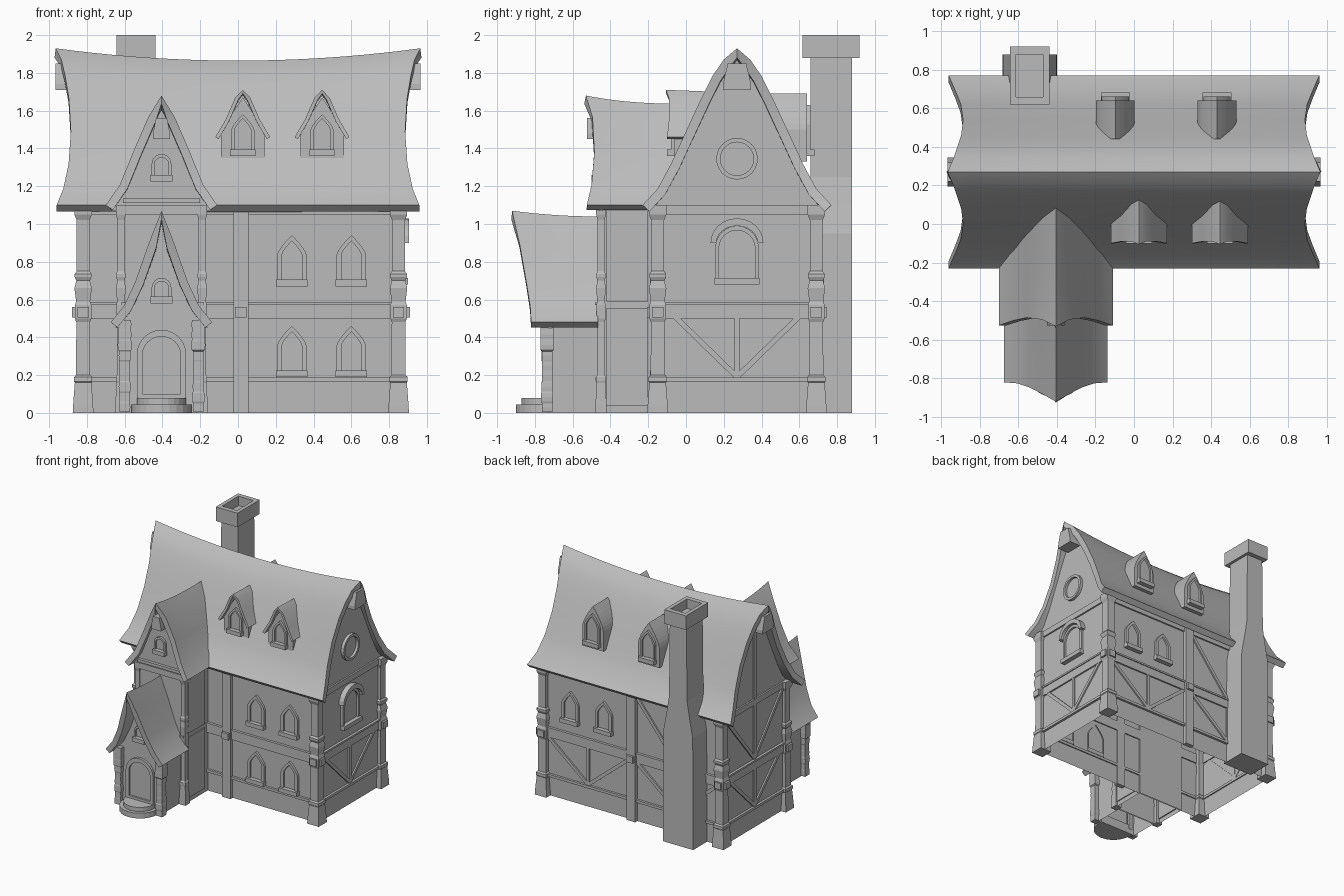
import bpy, bmesh, math, random
from mathutils import Vector

random.seed(4)
cube = bpy.data.objects.get("Cube")
if cube:
    bpy.data.objects.remove(cube)

grey = bpy.data.materials.new("plain_grey")
grey.use_nodes = True
grey.diffuse_color = (0.5, 0.5, 0.5, 1)
grey.node_tree.nodes["Principled BSDF"].inputs["Base Color"].default_value = (0.5, 0.5, 0.5, 1)

X, Y, Z = Vector((1, 0, 0)), Vector((0, 1, 0)), Vector((0, 0, 1))
PLAN = (Vector(), X, Y, Z)


def face(side, at):
    """Drawing plane on a wall: origin, across, up, outward."""
    n = {"front": -Y, "back": Y, "right": X, "left": -X}[side]
    axis = Vector((abs(n.x), abs(n.y), 0))
    return axis * at, (X if n.x == 0 else Y), Z, n


def at(f, u, v, d):
    return f[0] + f[1] * u + f[2] * v + f[3] * d


def make(name, bm, fix=True):
    if fix:
        bmesh.ops.recalc_face_normals(bm, faces=bm.faces)
    me = bpy.data.meshes.new(name)
    bm.to_mesh(me)
    bm.free()
    me.materials.append(grey)
    ob = bpy.data.objects.new(name, me)
    bpy.context.collection.objects.link(ob)
    return ob


def skin(name, rings, first=True, last=True):
    """Join closed rings of points, optionally capping both ends."""
    bm = bmesh.new()
    loops = [[bm.verts.new(p) for p in r] for r in rings]
    n = len(loops[0])
    for a, b in zip(loops, loops[1:]):
        for i in range(n):
            j = (i + 1) % n
            bm.faces.new((a[i], a[j], b[j], b[i]))
    if first:
        bm.faces.new(loops[0][::-1])
    if last:
        bm.faces.new(loops[-1])
    return make(name, bm)


def prism(name, f, outline, d0, d1, caps=True):
    return skin(name, [[at(f, u, v, d) for u, v in outline] for d in (d0, d1)], caps, caps)


def rect(u0, u1, v0, v1):
    return [(u0, v0), (u1, v0), (u1, v1), (u0, v1)]


def slab(name, f, u0, u1, v0, v1, d=0.015):
    return prism(name, f, rect(u0, u1, v0, v1), -0.01, d)


def brace(name, f, a, b, w=0.014):
    a, b = Vector(a), Vector(b)
    s = (b - a).normalized().orthogonal() * w
    return prism(name, f, [a + s, b + s, b - s, a - s], -0.005, 0.012)


def column(name, cx, cy, rows):
    """Rectangular sections (half x, half y, z)."""
    return skin(name, [[(cx + sx * hx, cy + sy * hy, z) for sx, sy in
                        ((-1, -1), (1, -1), (1, 1), (-1, 1))] for hx, hy, z in rows])


def arch(u, v, w, h, spring, pointed, n=6):
    side = []
    for k in range(n + 1):
        t = k / n
        x = 1 - t ** 1.4 if pointed else math.cos(t * math.pi / 2)
        y = t if pointed else math.sin(t * math.pi / 2)
        side.append((w * x, v + spring + (h - spring) * y))
    right = [(w, v)] + side
    return [(u + x, y) for x, y in right] + [(u - x, y) for x, y in right[-2::-1]]


def framed(name, f, outer, inner, d=0.02):
    loops = [(outer, -0.01), (outer, d), (inner, d), (inner, 0.004)]
    return skin(name, [[at(f, u, v, k) for u, v in o] for o, k in loops], False, True)


def window(name, f, u, v, w, h, rim=0.025, pointed=True, sill=True):
    s = h * 0.6 if pointed else h - w
    framed(name, f, arch(u, v, w, h, s, pointed),
           arch(u, v + rim, w - rim, h - 2.2 * rim, s - rim, pointed))
    if sill:
        slab(name + "_sill", f, u - w - 0.005, u + w + 0.005, v - 0.01, v + 0.025, 0.04)


def roof(name, rows, place, lift, steps=14, thick=0.045):
    """rows: (half width, height, start, end) from eave to ridge."""
    full = [(-o, z, a, b) for o, z, a, b in rows] + [r for r in rows[-2::-1]]
    low, top = rows[0][1], rows[-1][1]
    bm = bmesh.new()
    grid = []
    for k in range(steps + 1):
        t = k / steps
        grid.append([bm.verts.new(place(o, a + (b - a) * t, z + lift(t) * (z - low) / (top - low)))
                     for o, z, a, b in full])
    for p, q in zip(grid, grid[1:]):
        for i in range(len(p) - 1):
            bm.faces.new((p[i], p[i + 1], q[i + 1], q[i]))
    bm.normal_update()
    if sum(fc.normal.z for fc in bm.faces) < 0:
        bmesh.ops.reverse_faces(bm, faces=bm.faces)
    ob = make(name, bm, False)
    mod = ob.modifiers.new("thickness", "SOLIDIFY")
    mod.thickness, mod.offset = thick, -1
    bpy.ops.object.select_all(action="DESELECT")
    ob.select_set(True)
    bpy.context.view_layer.objects.active = ob
    bpy.ops.object.modifier_apply(modifier=mod.name)
    bpy.ops.object.shade_smooth_by_angle(angle=math.radians(35))
    return ob


def gable(name, f, centre, rows, rise=0.0):
    half = [(o * 0.91, z - 0.03 + rise * i / len(rows)) for i, (o, z, *_) in enumerate(rows)]
    prism(name, f, [(centre - o, z) for o, z in half] + [(centre + o, z) for o, z in half[-2::-1]], -0.02, 0)


# Main block, wing and porch walls, open underneath
MX, MY, WX = 0.015, 0.27, -0.405
for name, box, top in (("main_walls", (MX - 0.845, MX + 0.845, -0.15, 0.69), 1.12),
                       ("wing_walls", (-0.62, -0.18, -0.46, -0.14), 1.13),
                       ("porch_walls", (-0.59, -0.22, -0.73, -0.45), 0.52)):
    prism(name, PLAN, rect(*box), 0, top, caps=False)

# Roofs
main = [(0.5, 1.1), (0.42, 1.18), (0.35, 1.3), (0.27, 1.46), (0.19, 1.62), (0.13, 1.73), (0.07, 1.81), (0, 1.865)]
ends = (0.96, 0.925, 0.897, 0.885, 0.895, 0.915, 0.935, 0.965)
main = [(o, z, -e, e) for (o, z), e in zip(main, ends)]
roof("main_roof", main, lambda o, l, z: (l, MY + o, z), lambda t: 0.065 * (2 * t - 1) ** 2, 20, 0.05)

wing = [(0.295, 1.1, -0.525, -0.2), (0.22, 1.2, -0.5, -0.11), (0.15, 1.36, -0.485, -0.02),
        (0.07, 1.53, -0.495, 0.07), (0, 1.635, -0.53, 0.13)]
roof("wing_roof", wing, lambda o, l, z: (WX + o, l, z), lambda t: 0.045 * (1 - t) ** 3)

porch = [(0.268, 0.48, -0.82, -0.465), (0.2, 0.56, -0.825, -0.465), (0.14, 0.68, -0.845, -0.465),
         (0.07, 0.87, -0.88, -0.465), (0, 1.04, -0.92, -0.465)]
roof("porch_roof", porch, lambda o, l, z: (WX + o, l, z), lambda t: 0.03 * (1 - t) ** 2)

# Faces of the building
front, back = face("front", -0.15), face("back", 0.69)
right, left = face("right", MX + 0.845), face("left", MX - 0.845)
wing_front, porch_front = face("front", -0.46), face("front", -0.73)
gable("right_gable", right, MY, main, 0.05)
gable("left_gable", left, MY, main, 0.05)
gable("wing_gable", wing_front, WX, wing)
gable("porch_gable", porch_front, WX, porch)

# Ridge beam ends under the peaks
for name, f, c, z0, z1, w, d in (("right_ridge_end", right, MY, 1.71, 1.85, 0.075, 0.105),
                                 ("left_ridge_end", left, MY, 1.71, 1.85, 0.075, 0.135),
                                 ("wing_ridge_end", wing_front, WX, 1.45, 1.56, 0.045, 0.065)):
    prism(name, f, [(c - w, z0 + 0.03), (c - w, z0), (c + w, z0), (c + w, z0 + 0.03),
                    (c + w * 0.65, z1), (c - w * 0.65, z1)], -0.02, d)

# Timber posts with flared feet and collars
shape = [(0.055, 0), (0.053, 0.04), (0.044, 0.16), (0.048, 0.165), (0.048, 0.19), (0.037, 0.2), (0.036, 0.48),
         (0.044, 0.5), (0.044, 0.57), (0.037, 0.59), (0.046, 0.66), (0.036, 0.7), (0.045, 0.72), (0.045, 0.735),
         (0.034, 0.75), (0.034, 1.02), (0.046, 1.05), (0.046, 1.1)]
for sx in (-1, 1):
    for sy in (-1, 1):
        px, py = MX + sx * 0.835, MY + sy * 0.42
        column("corner_post", px, py, [(w, w, z) for w, z in shape])
        slab("post_block", face("front" if sy < 0 else "back", py), px - 0.03, px + 0.03, 0.505, 0.56, 0.056)
        slab("post_block", right if sx > 0 else left, py - 0.03, py + 0.03, 0.505, 0.56, 0.05)
    column("wing_post", WX + sx * 0.215, -0.45, [(w * 0.55, w * 0.55, z) for w, z in shape])
for f in (front, back):
    slab("middle_post", f, MX - 0.04, MX + 0.04, 0, 1.1, 0.03)
    slab("middle_block", f, MX - 0.03, MX + 0.03, 0.505, 0.56, 0.05)

# Horizontal beams
spans = [(front, MX - 0.84, MX + 0.84), (back, MX - 0.84, MX + 0.84), (right, -0.15, 0.69),
         (left, -0.15, 0.69), (wing_front, -0.62, -0.18)]
for f, a, b in spans:
    slab("floor_beam", f, a, b, 0.5, 0.575, 0.014)
    slab("floor_moulding", f, a, b, 0.57, 0.585, 0.022)
    slab("plinth_beam", f, a, b, 0.165, 0.187, 0.02)
    slab("eave_beam", f, a, b, 1.05, 1.1, 0.014)
slab("wing_gable_beam", wing_front, -0.61, -0.2, 1.11, 1.135, 0.025)
for s in ("right", "left"):
    f = face(s, -0.18 if s == "right" else -0.62)
    slab("wing_lower_panel", f, -0.42, -0.2, 0.04, 0.555, 0.008)
    slab("wing_upper_panel", f, -0.42, -0.2, 0.59, 1.08, 0.008)


# Diagonal framing
def v_frame(f, a, b, z0, z1):
    m = (a + b) / 2
    brace("upright", f, (m, z0), (m, z1))
    for e in (a, b):
        brace("brace", f, (e, z1), (m, z0))


for f in (right, left):
    v_frame(f, -0.11, 0.65, 0.19, 0.56)
v_frame(left, -0.11, 0.65, 0.59, 1.05)
v_frame(back, 0.06, 0.81, 0.19, 0.5)
v_frame(back, -0.78, -0.03, 0.19, 0.5)
brace("back_brace", back, (-0.03, 1.05), (-0.4, 0.59))
brace("gable_upright", left, (MY, 1.1), (MY, 1.72))

# Windows and door
for u in (0.285, 0.6):
    window("lower_window", front, u, 0.2, 0.078, 0.26)
    window("upper_window", front, u, 0.68, 0.078, 0.26)
    window("back_window", back, u, 0.68, 0.078, 0.26)
window("arched_window", right, MY, 0.69, 0.115, 0.3, 0.02, False)
hood = [(math.cos(k * math.pi / 12), math.sin(k * math.pi / 12)) for k in range(13)]
prism("window_hood", right, [(MY + 0.14 * c, 0.9 + 0.13 * s) for c, s in hood]
      + [(MY + 0.11 * c, 0.9 + 0.09 * s) for c, s in hood[::-1]], -0.01, 0.045)
circle = [(math.cos(k * math.pi / 12), math.sin(k * math.pi / 12)) for k in range(24)]
framed("round_window", right, [(MY + 0.11 * c, 1.345 + 0.11 * s) for c, s in circle],
       [(MY + 0.088 * c, 1.345 + 0.088 * s) for c, s in circle], 0.025)
window("wing_window", wing_front, WX, 1.235, 0.052, 0.135, 0.015, False)
window("porch_window", porch_front, WX, 0.59, 0.052, 0.125, 0.015, False)
window("door", porch_front, WX, 0.07, 0.13, 0.37, 0.03, False, False)

# Porch stone pillars and round steps
for sx in (-1, 1):
    rows = []
    for k in range(9):
        w = random.uniform(0.026, 0.036)
        rows += [(w, w, k * 0.055 + 0.004), (w * 1.05, w, k * 0.055 + 0.03), (w, w, k * 0.055 + 0.051)]
    column("porch_pillar", WX + sx * 0.195, -0.735, rows)
for r, top in ((0.16, 0.045), (0.13, 0.08)):
    prism("door_step", PLAN, [(WX + r * c, -0.74 - r * s) for c, s in hood] + [(WX - r, -0.7), (WX + r, -0.7)], 0, top)

# Dormers on both slopes
for u in (0.025, 0.445):
    rows = [(0.145, 1.46, -0.1, 0.03), (0.09, 1.55, -0.09, 0.08), (0.04, 1.66, -0.09, 0.13), (0, 1.7, -0.105, 0.16)]
    roof("dormer_roof", rows, lambda o, l, z: (u + o, l, z), lambda t: 0.01 * (1 - t), 6, 0.02)
    f = face("front", -0.06)
    half = [(0.115, 1.35), (0.115, 1.48), (0.07, 1.565), (0, 1.67)]
    prism("dormer_body", f, [(u + x, z) for x, z in half] + [(u - x, z) for x, z in half[-2::-1]], -0.14, 0)
    window("dormer_window", f, u, 1.37, 0.062, 0.21, 0.018)
for u in (-0.097, 0.43):
    f = face("back", 0.64)
    prism("back_dormer", f, arch(u, 1.33, 0.1, 0.36, 0.17, True), -0.2, 0)
    window("back_dormer_window", f, u, 1.37, 0.07, 0.26, 0.018)

# Chimney with hollow cap
column("chimney", -0.54, 0.768, [(0.142, 0.11, 0), (0.138, 0.11, 0.95), (0.11, 0.11, 1.1), (0.085, 0.11, 1.25),
                                 (0.078, 0.11, 1.88), (0.102, 0.15, 1.88), (0.102, 0.15, 2.0),
                                 (0.07, 0.11, 2.0), (0.07, 0.11, 1.92)])
